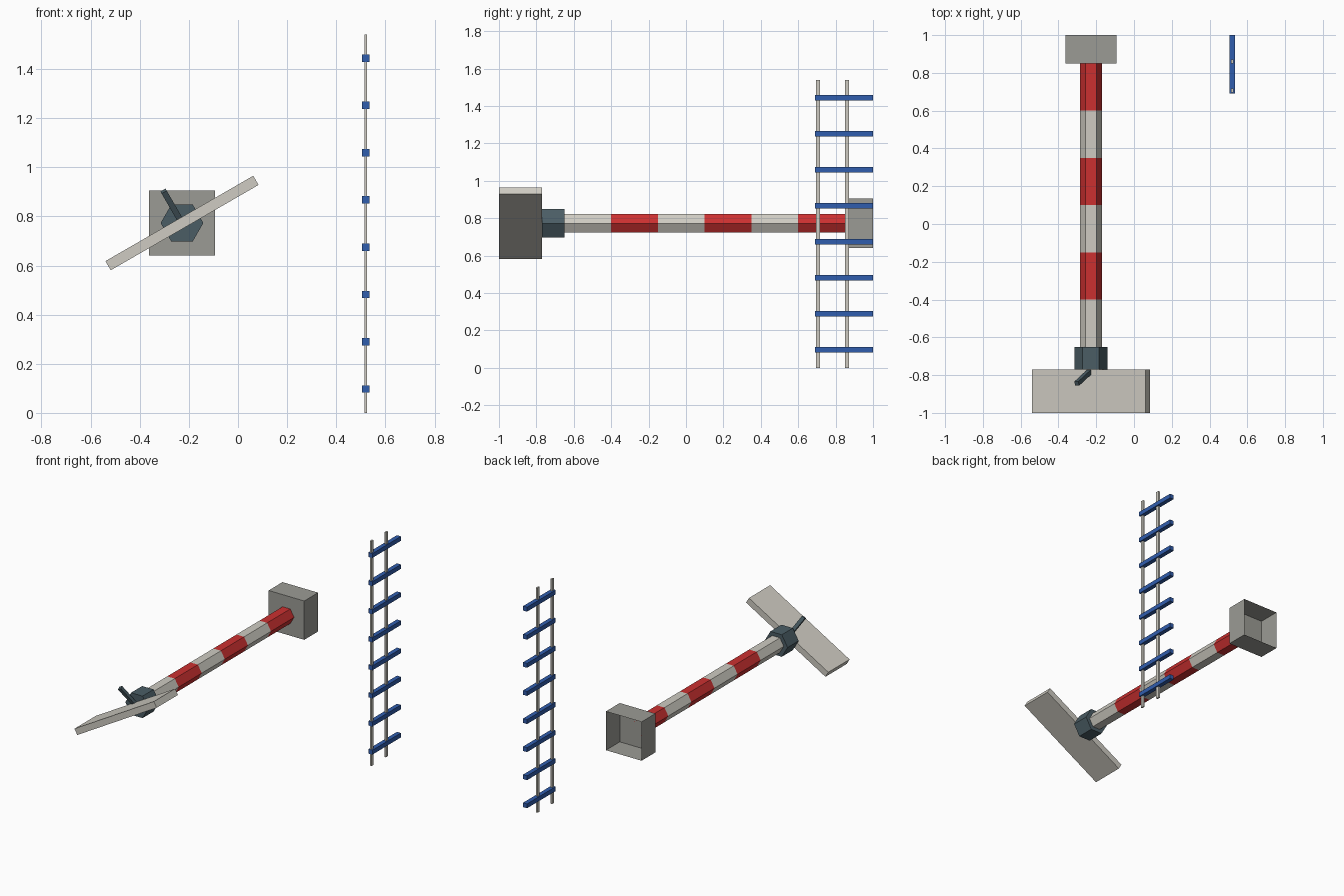
import bpy, bmesh
from math import radians, cos, sin
from mathutils import Matrix, Vector

if "Cube" in bpy.data.objects:
    bpy.data.objects.remove(bpy.data.objects["Cube"])

CX, CZ = -0.228, 0.773          # axis of the barrier pole


def material(name, rgb):
    m = bpy.data.materials.new(name)
    m.diffuse_color = (*rgb, 1)
    m.use_nodes = True
    m.node_tree.nodes["Principled BSDF"].inputs["Base Color"].default_value = m.diffuse_color
    return m


WHITE = material("off_white", (0.62, 0.60, 0.54))
RED = material("red", (0.60, 0.03, 0.03))
SLATE = material("slate", (0.07, 0.11, 0.13))
BLUE = material("blue", (0.03, 0.11, 0.42))
GREY = material("grey", (0.33, 0.33, 0.30))


def finish(name, bm, mat):
    mesh = bpy.data.meshes.new(name)
    bm.to_mesh(mesh)
    bm.free()
    mesh.materials.append(mat)
    obj = bpy.data.objects.new(name, mesh)
    bpy.context.collection.objects.link(obj)
    return obj


def box(name, centre, size, mat, rot=Matrix.Identity(4), open_back=False):
    bm = bmesh.new()
    bmesh.ops.create_cube(bm, size=1, matrix=Matrix.Translation(centre) @ rot
                          @ Matrix.Diagonal((*size, 1)))
    if open_back:
        bm.normal_update()
        back = [f for f in bm.faces if f.normal.y > 0.9]
        bmesh.ops.delete(bm, geom=back, context='FACES_ONLY')
    return finish(name, bm, mat)


def hex_prism(name, radius, y0, y1, mat):
    # six-sided bar along y with a flat top
    bm = bmesh.new()
    bmesh.ops.create_cone(bm, cap_ends=True, segments=6, radius1=radius,
                          radius2=radius, depth=y1 - y0)
    xs = [v.co.x for v in bm.verts]
    spin = 0 if max(xs) > radius * 0.95 else radians(30)
    bm.transform(Matrix.Translation((CX, (y0 + y1) / 2, CZ))
                 @ Matrix.Rotation(radians(90), 4, 'X')
                 @ Matrix.Rotation(spin, 4, 'Z'))
    return finish(name, bm, mat)


# striped pole
for i in range(6):
    y = -0.65 + 0.25 * i
    hex_prism(f"pole_stripe_{i + 1}", 0.058, y, y + 0.25, RED if i % 2 else WHITE)

# collar, open-backed end box and tilted board
hex_prism("collar", 0.087, -0.77, -0.65, SLATE)
box("end_box", (CX, 0.925, CZ), (0.27, 0.15, 0.266), GREY, open_back=True)
tilt = Matrix.Rotation(radians(-30), 4, 'Y')
box("tilted_board", (CX, -0.885, CZ), (0.695, 0.23, 0.043), WHITE, tilt)

# lever rising from the board and leaning forward
start = Vector((CX, -0.775, CZ))
tip = start + Vector((-0.5 * 0.15, -0.07, 0.866 * 0.15))
lean = tilt @ Matrix.Rotation(radians(25), 4, 'X')
box("lever", (start + tip) / 2, (0.024, 0.024, (tip - start).length), SLATE, lean)

# ladder
for side, y in (("front", 0.706), ("back", 0.861)):
    box(f"ladder_rail_{side}", (0.52, y, 0.77), (0.012, 0.022, 1.54), WHITE)
for i in range(8):
    box(f"ladder_rung_{i + 1}", (0.52, 0.845, 0.097 + 0.1925 * i),
        (0.03, 0.31, 0.03), BLUE)
